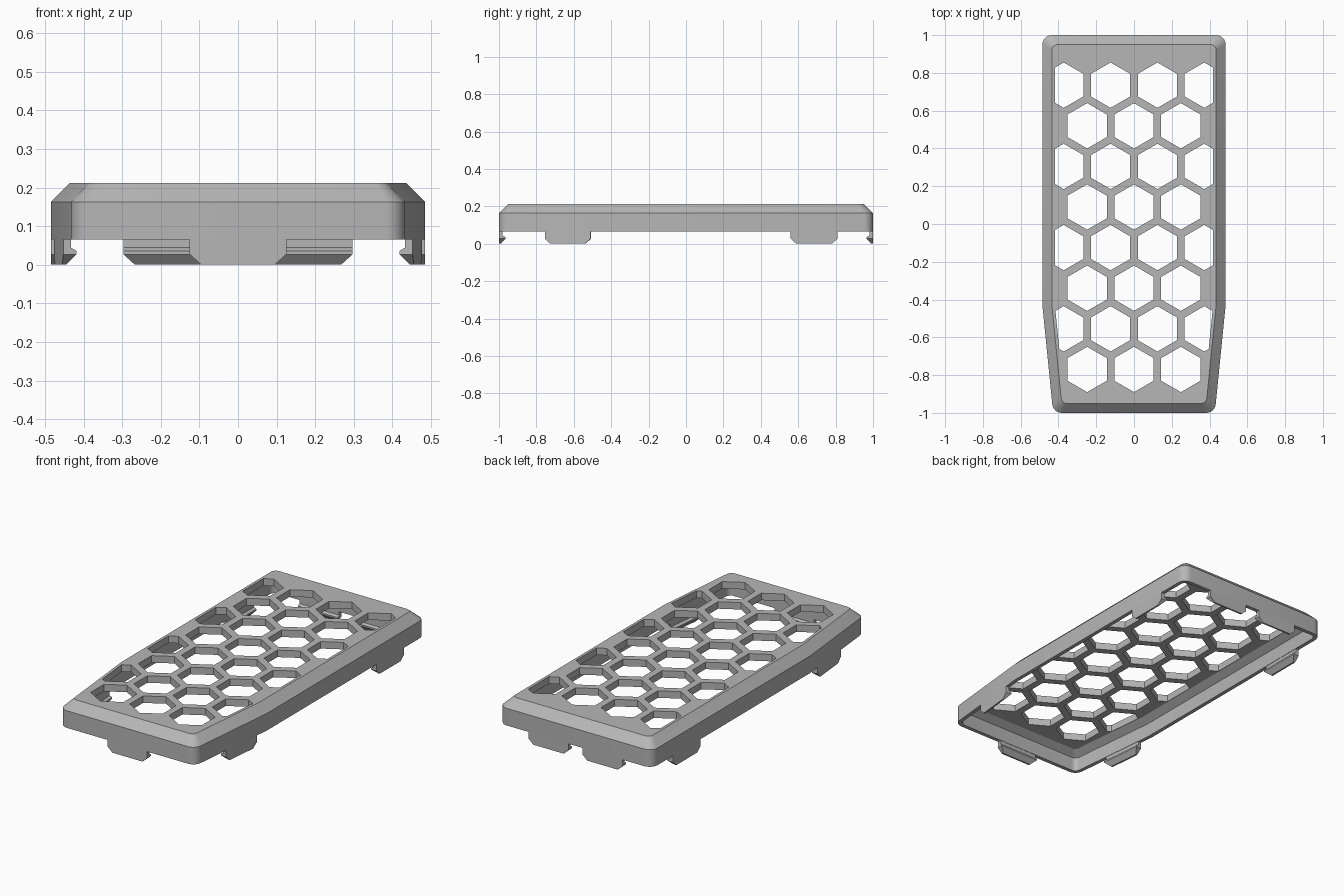
import bpy, bmesh, math
from mathutils import Vector

cube = bpy.data.objects.get("Cube")
if cube:
    bpy.data.objects.remove(cube, do_unlink=True)

# Single plain grey plastic
grey = bpy.data.materials.new("grey_plastic")
grey.use_nodes = True
colour = (0.47, 0.47, 0.47, 1)
grey.diffuse_color = colour
grey.node_tree.nodes["Principled BSDF"].inputs["Base Color"].default_value = colour

# Plan outline, counter-clockwise: tapered towards the front
TAPER_Y, WIDE, NARROW = -0.43, 0.485, 0.428
RIGHT = [(NARROW, -1), (WIDE, TAPER_Y), (WIDE, 1)]
OUTLINE = [Vector(p) for p in RIGHT + [(-x, y) for x, y in reversed(RIGHT)]]


def inset_outline(d, radius, steps=6):
    """Outline moved inward by d, with its four end corners rounded."""
    pts = []
    n = len(OUTLINE)
    for i, p in enumerate(OUTLINE):
        a = (p - OUTLINE[i - 1]).normalized()
        b = (OUTLINE[(i + 1) % n] - p).normalized()
        na, nb = Vector((-a.y, a.x)), Vector((-b.y, b.x))
        corner = p + (na + nb) * d / (1 + na.dot(nb))
        if abs(p.y) < 0.9:
            pts.append(corner)
            continue
        centre = corner + (na + nb) * radius / (1 + na.dot(nb))
        start = math.atan2(-na.y, -na.x)
        turn = a.angle(b)
        for k in range(steps + 1):
            t = start + turn * k / steps
            pts.append(centre + radius * Vector((math.cos(t), math.sin(t))))
    return pts


def loft(bm, rings):
    """Join equal rings of 3D points into a closed solid."""
    loops = [[bm.verts.new(p) for p in ring] for ring in rings]
    for lo, hi in zip(loops, loops[1:]):
        for i in range(len(lo)):
            j = (i + 1) % len(lo)
            bm.faces.new((lo[i], lo[j], hi[j], hi[i]))
    bm.faces.new(list(reversed(loops[0])))
    bm.faces.new(loops[-1])


def finish(name, bm):
    bmesh.ops.recalc_face_normals(bm, faces=bm.faces)
    mesh = bpy.data.meshes.new(name)
    bm.to_mesh(mesh)
    bm.free()
    mesh.materials.append(grey)
    ob = bpy.data.objects.new(name, mesh)
    bpy.context.collection.objects.link(ob)
    return ob


def at_height(points, z):
    return [(p.x, p.y, z) for p in points]


# Hollow tray: underside, inner bevel, inner wall, rim, outer wall, top bevel
bm = bmesh.new()
PROFILE = [(0.062, 0.02, 0.172), (0.022, 0.03, 0.145), (0.022, 0.03, 0.065),
           (0, 0.05, 0.065), (0, 0.05, 0.163), (0.05, 0.03, 0.212)]
loft(bm, [at_height(inset_outline(d, r), z) for d, r, z in PROFILE])
cover = finish("cover", bm)

# Honeycomb cutter, trimmed along the sides
bm = bmesh.new()
PITCH, ROW, HEX = 0.248, 0.215, 0.12
for row in range(8):
    y = 0.735 - ROW * row
    columns = (-1.5, -0.5, 0.5, 1.5) if row % 2 == 0 else (-1, 0, 1)
    for c in columns:
        ring = [Vector((c * PITCH + HEX * math.sin(k * math.pi / 3),
                        y + HEX * math.cos(k * math.pi / 3))) for k in range(6)]
        loft(bm, [at_height(ring, z) for z in (0.1, 0.3)])
cutter = finish("honeycomb_cutter", bm)
bm = bmesh.new()
loft(bm, [at_height(inset_outline(0.066, 0.02), z) for z in (0.05, 0.35)])
trim = finish("honeycomb_trim", bm)


def boolean(ob, other, operation):
    mod = ob.modifiers.new(operation.lower(), "BOOLEAN")
    mod.operation, mod.object, mod.solver = operation, other, "EXACT"
    bpy.ops.object.select_all(action="DESELECT")
    ob.select_set(True)
    bpy.context.view_layer.objects.active = ob
    bpy.ops.object.convert(target="MESH")
    bpy.data.objects.remove(other, do_unlink=True)


boolean(cutter, trim, "INTERSECT")
boolean(cover, cutter, "DIFFERENCE")
bpy.ops.object.shade_smooth_by_angle(angle=math.radians(25))


# Snap clips below the rim: thin tongue with an inward hook and bevelled ends
# Each level is height, depth inward, shortening at the ends
CLIP = [(0.065, 0.02, 0), (0.044, 0.02, 0), (0.036, 0.034, 0),
        (0.027, 0.034, 0), (0, 0.01, 0.03)]


def clip(name, start, end):
    a, b = Vector(start), Vector(end)
    along = (b - a).normalized()
    inward = Vector((-along.y, along.x))
    rings = []
    for z, depth, cut in CLIP:
        p, q = a + along * cut, b - along * cut
        rings.append(at_height([p, q, q + inward * depth, p + inward * depth], z))
    bm = bmesh.new()
    loft(bm, rings)
    finish(name, bm)


def side_x(y):
    t = max(0, (TAPER_Y - y) / (TAPER_Y + 1))
    return WIDE + (NARROW - WIDE) * t


clip("front_clip", (-0.125, -1), (0.125, -1))
clip("back_clip_left", (0.297, 1), (0.045, 1))
clip("back_clip_right", (-0.045, 1), (-0.297, 1))
for place, y0, y1 in (("front", -0.755, -0.51), ("rear", 0.56, 0.81)):
    clip(place + "_side_clip_left", (side_x(y0), y0), (side_x(y1), y1))
    clip(place + "_side_clip_right", (-side_x(y1), y1), (-side_x(y0), y0))
